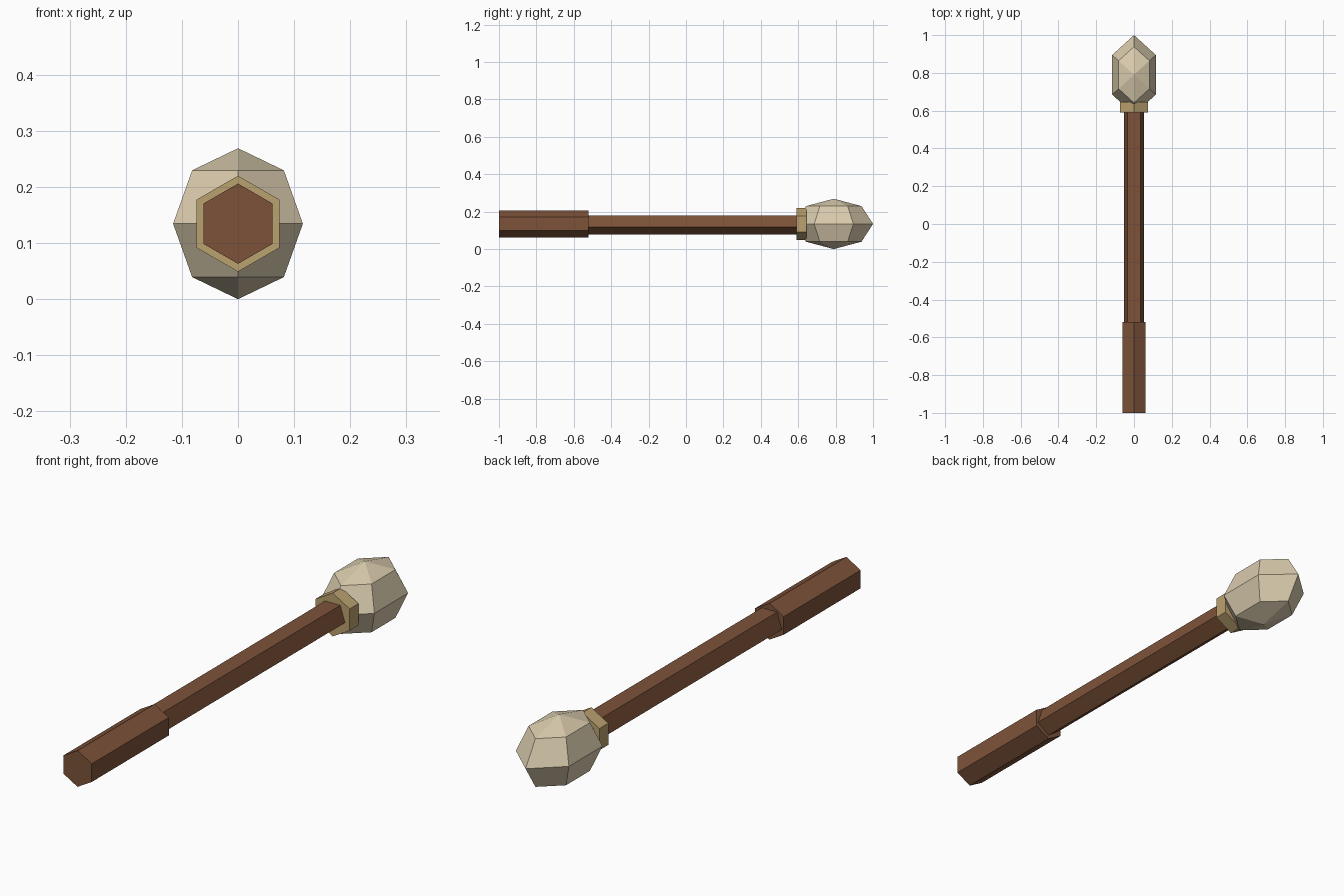
import bpy, bmesh, math
from mathutils import Matrix

if "Cube" in bpy.data.objects:
    bpy.data.objects.remove(bpy.data.objects["Cube"])

CZ = 0.1345  # height of the long axis


def material(name, rgb):
    m = bpy.data.materials.new(name)
    m.diffuse_color = (*rgb, 1)
    m.use_nodes = True
    m.node_tree.nodes["Principled BSDF"].inputs["Base Color"].default_value = m.diffuse_color
    return m


wood = material("brown_wood", (0.205, 0.086, 0.041))
tan = material("tan_binding", (0.50, 0.36, 0.16))
stone = material("pale_stone", (0.70, 0.60, 0.42))


def add_object(name, bm, mat):
    bmesh.ops.recalc_face_normals(bm, faces=bm.faces)
    me = bpy.data.meshes.new(name)
    bm.to_mesh(me)
    bm.free()
    me.materials.append(mat)
    ob = bpy.data.objects.new(name, me)
    bpy.context.collection.objects.link(ob)
    return ob


def prism(name, sides, radius, y0, y1, start, mat):
    """Capped prism along y; start is the angle of the first corner."""
    bm = bmesh.new()
    ring = []
    for i in range(sides):
        a = math.radians(start) + 2 * math.pi * i / sides
        ring.append(bm.verts.new((radius * math.cos(a), y0, CZ + radius * math.sin(a))))
    face = bm.faces.new(ring)
    ext = bmesh.ops.extrude_face_region(bm, geom=[face], use_keep_orig=True)
    top = [v for v in ext["geom"] if isinstance(v, bmesh.types.BMVert)]
    bmesh.ops.translate(bm, verts=top, vec=(0, y1 - y0, 0))
    return add_object(name, bm, mat)


# Handle: thick six-sided grip, thin five-sided shaft, six-sided binding
prism("grip", 6, 0.0715, -1.0, -0.52, 90, wood)
prism("shaft", 5, 0.0565, -0.53, 0.62, -90, wood)
prism("collar", 6, 0.0855, 0.59, 0.645, 90, tan)

# Head: stretched six-sided faceted ball with a corner pointing forward
bm = bmesh.new()
bmesh.ops.create_uvsphere(bm, u_segments=6, v_segments=4, radius=1)
v = max((v for v in bm.verts if abs(v.co.z) < 0.01), key=lambda v: v.co.y)
turn = math.pi / 2 - math.atan2(v.co.y, v.co.x)
bm.transform(Matrix.Translation((0, 0.79, CZ))
             @ Matrix.Diagonal((0.1335, 0.21, 0.1345, 1))
             @ Matrix.Rotation(turn, 4, 'Z'))
add_object("head", bm, stone)
